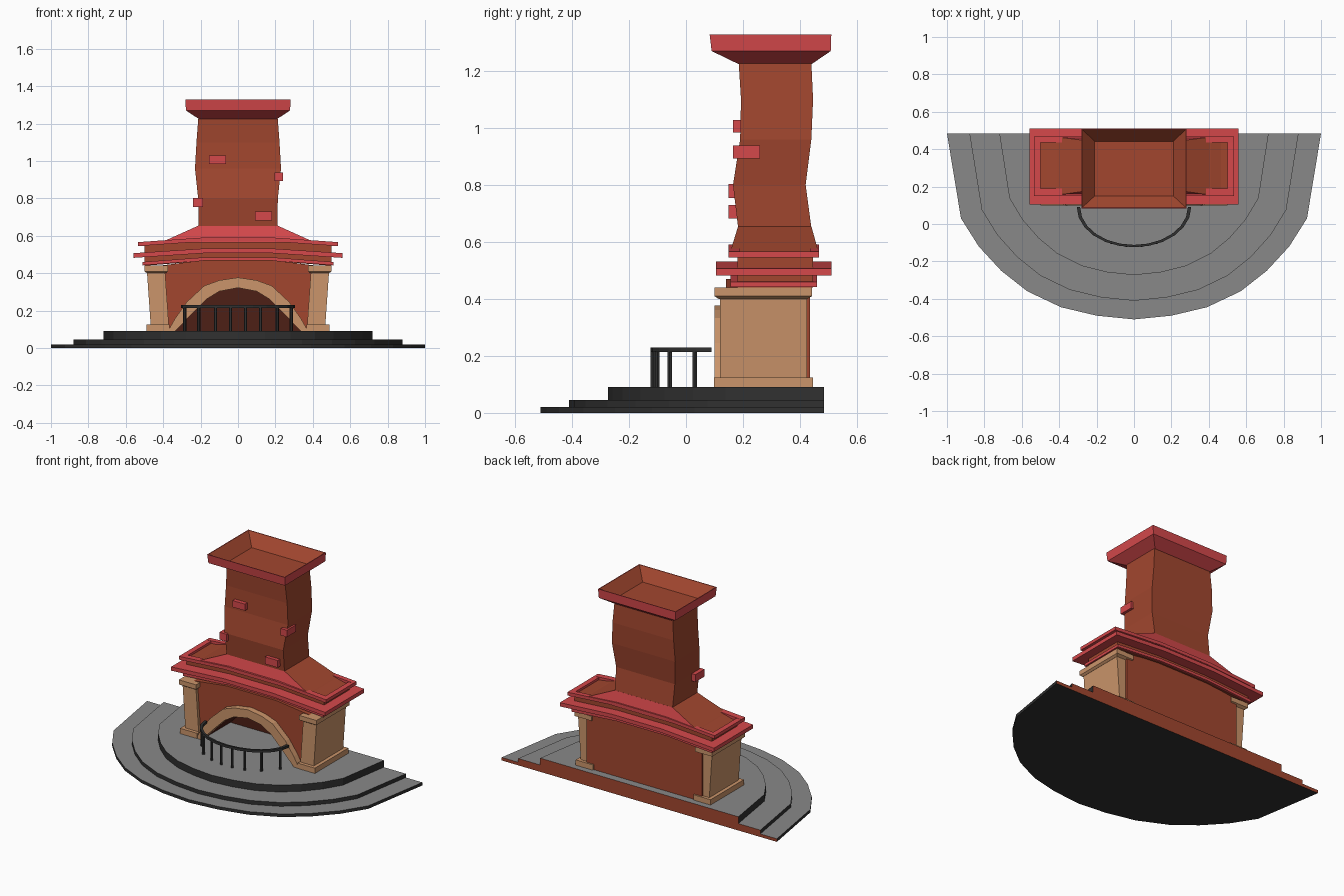
import bpy, bmesh, math

if "Cube" in bpy.data.objects:
    bpy.data.objects.remove(bpy.data.objects["Cube"])


def material(name, r, g, b):
    m = bpy.data.materials.new(name)
    m.diffuse_color = (r, g, b, 1)
    m.use_nodes = True
    m.node_tree.nodes["Principled BSDF"].inputs["Base Color"].default_value = m.diffuse_color
    return m


BRICK = material("brick", 0.36, 0.062, 0.028)
RED = material("red_brick", 0.66, 0.065, 0.07)
STONE = material("sandstone", 0.6, 0.3, 0.145)
DARK = material("dark_iron", 0.03, 0.03, 0.03)
GREY = material("grey_slab", 0.25, 0.25, 0.25)
SOOT = material("soot", 0.075, 0.014, 0.008)


def loft(name, rings, mats, pick=None):
    """Skin equal-length rings of 3D points and cap both ends."""
    bm = bmesh.new()
    vs = [[bm.verts.new(p) for p in r] for r in rings]
    n = len(vs[0])
    for a, b in zip(vs, vs[1:]):
        for i in range(n):
            j = (i + 1) % n
            bm.faces.new((a[i], a[j], b[j], b[i]))
    bm.faces.new(vs[0][::-1])
    bm.faces.new(vs[-1])
    bmesh.ops.recalc_face_normals(bm, faces=bm.faces)
    if pick:
        for f in bm.faces:
            f.material_index = pick(f)
    me = bpy.data.meshes.new(name)
    bm.to_mesh(me)
    bm.free()
    for m in mats:
        me.materials.append(m)
    ob = bpy.data.objects.new(name, me)
    bpy.context.collection.objects.link(ob)
    return ob


def rect(x0, x1, y0, y1, z):
    return [(x0, y0, z), (x1, y0, z), (x1, y1, z), (x0, y1, z)]


def box(name, x0, x1, y0, y1, z0, z1, mat):
    return loft(name, [rect(x0, x1, y0, y1, z0), rect(x0, x1, y0, y1, z1)], [mat])


def bent(name, w, y0, y1, z0, z1, mat, rise=0.025):
    """Bar along x whose middle bows upward."""
    rings = []
    for x, d in ((-w, 0), (-0.18, rise), (0.18, rise), (w, 0)):
        rings.append([(x, y0, z0 + d), (x, y1, z0 + d), (x, y1, z1 + d), (x, y0, z1 + d)])
    return loft(name, rings, [mat])


def mirrored(half):
    """Mirror a half outline that ends on x = 0."""
    return half + [(-x, y) for x, y in half[-2::-1]]


# Hearth steps: grey treads, dark risers, brick back
outline = mirrored([(1, .485), (.925, .03), (.83, -.12), (.71, -.25), (.57, -.36),
                    (.39, -.445), (.2, -.49), (0, -.51)])


def step_mat(f):
    return 0 if f.normal.z > 0.5 else 2 if f.normal.y > 0.9 else 1


for i, (sx, sy, z0, z1) in enumerate(((1, 1, 0, .02), (.88, .9, .02, .045), (.72, .762, .045, .09))):
    pts = [(x * sx, .485 - (.485 - y) * sy) for x, y in outline]
    loft(f"hearth_step_{i + 1}", [[(x, y, z) for x, y in pts] for z in (z0, z1)],
         [GREY, DARK, BRICK], step_mat)

# Firebox wall with arched opening
inner = mirrored([(.335, .09), (.24, .19), (.17, .26), (.1, .303), (0, .322)])
outer = mirrored([(.375, .09), (.335, .16), (.275, .245), (.18, .333), (.1, .362), (0, .377)])
wall = inner + [(-.42, .09), (-.42, .44), (-.18, .47), (.18, .47), (.42, .44), (.42, .09)]
loft("firebox_wall", [[(x, y, z) for x, z in wall] for y in (.14, .41)], [BRICK, SOOT],
     lambda f: 1 if abs(f.calc_center_median().x) < .3 and f.calc_center_median().z < .33
     and abs(f.normal.y) < .5 and f.calc_center_median().z > .095 else 0)
back = wall[len(inner):]
loft("firebox_back", [[(x, y, z) for x, z in back] for y in (.40, .435)], [BRICK, SOOT],
     lambda f: 1 if f.normal.y < -.5 else 0)

# Stone arch surround
arch = outer + inner[::-1]
loft("arch_surround", [[(x, y, z) for x, z in arch] for y in (.10, .16)], [STONE])

# Leaning pillars with base and cap
for s, side in ((-1, "left"), (1, "right")):
    def span(a, b):
        return sorted((s * a, s * b))
    box(f"{side}_pillar_base", *span(.365, .49), .098, .445, .09, .125, STONE)
    loft(f"{side}_pillar_shaft", [rect(*span(.37, .467), .12, .425, .125),
                                  rect(*span(.39, .487), .12, .425, .41)], [STONE])
    loft(f"{side}_pillar_cap", [rect(*span(.385, .487), .115, .425, .40),
                                rect(*span(.375, .5), .10, .443, .41),
                                rect(*span(.375, .5), .10, .443, .44)], [STONE])

# Bowed mantel: brick core and red ledges
bent("mantel_core", .5, .18, .445, .44, .551, BRICK)
bent("mantel_lower_ledge", .51, .157, .46, .442, .46, RED)
bent("mantel_main_ledge", .56, .105, .51, .482, .507, RED)
bent("mantel_top_front", .535, .15, .19, .545, .566, RED)
bent("mantel_top_back", .535, .435, .467, .545, .566, RED)
for s, side in ((-1, "left"), (1, "right")):
    x0, x1 = sorted((s * .5, s * .535))
    box(f"mantel_top_{side}", x0, x1, .15, .467, .545, .566, RED)

# Hood: red front and back slopes, brick sides
loft("hood", [rect(-.41, .41, .155, .465, .565), rect(-.21, .21, .183, .44, .655)],
     [RED, BRICK], lambda f: 1 if abs(f.normal.x) > .3 else 0)
for s, side in ((-1, "left"), (1, "right")):
    loft(f"{side}_hood_skirt", [rect(*sorted((s * .3, s * .48)), .19, .44, .55),
                                rect(*sorted((s * .3, s * .41)), .19, .44, .568)], [BRICK])

# Crooked chimney stack
stack = [(.21, .183, .44, .65), (.213, .165, .42, .8), (.23, .19, .44, .96),
         (.222, .193, .446, 1.1), (.212, .185, .44, 1.23)]
loft("chimney_stack", [rect(-w, w, a, b, z) for w, a, b, z in stack], [BRICK])

# Flared chimney crown, hollow inside
loft("chimney_crown", [rect(-.21, .21, .183, .442, 1.225), rect(-.278, .278, .09, .508, 1.27),
                       rect(-.282, .282, .083, .51, 1.328), rect(-.277, .277, .088, .505, 1.328),
                       rect(-.21, .21, .15, .442, 1.255)],
     [RED, BRICK], lambda f: 1 if f.calc_center_median().z < 1.327 and f.normal.z > .2 else 0)

# Protruding bricks
for i, b in enumerate(((-.155, -.065, .165, .22, .985, 1.028), (.195, .24, .165, .26, .893, .938),
                       (-.24, -.187, .15, .245, .755, .803), (.092, .183, .15, .21, .683, .73))):
    box(f"loose_brick_{i + 1}", *b, RED)

# Curved fire guard rail and bars
rings = []
for k in range(13):
    t = math.pi * k / 12
    c, s = math.cos(t), math.sin(t)
    rings.append([(r * .297 * c, .09 - r * .208 * s, z)
                  for r, z in ((.97, .214), (1.03, .214), (1.03, .23), (.97, .23))])
loft("guard_rail", rings, [DARK])
for x in (.04, .12, .21, .285):
    y = .09 - .208 * math.sqrt(1 - (x / .297) ** 2)
    for s in (-1, 1):
        rings = [[(s * x + .009 * math.cos(math.pi * k / 3), y + .009 * math.sin(math.pi * k / 3), z)
                  for k in range(6)] for z in (.09, .216)]
        loft("guard_bar", rings, [DARK])
